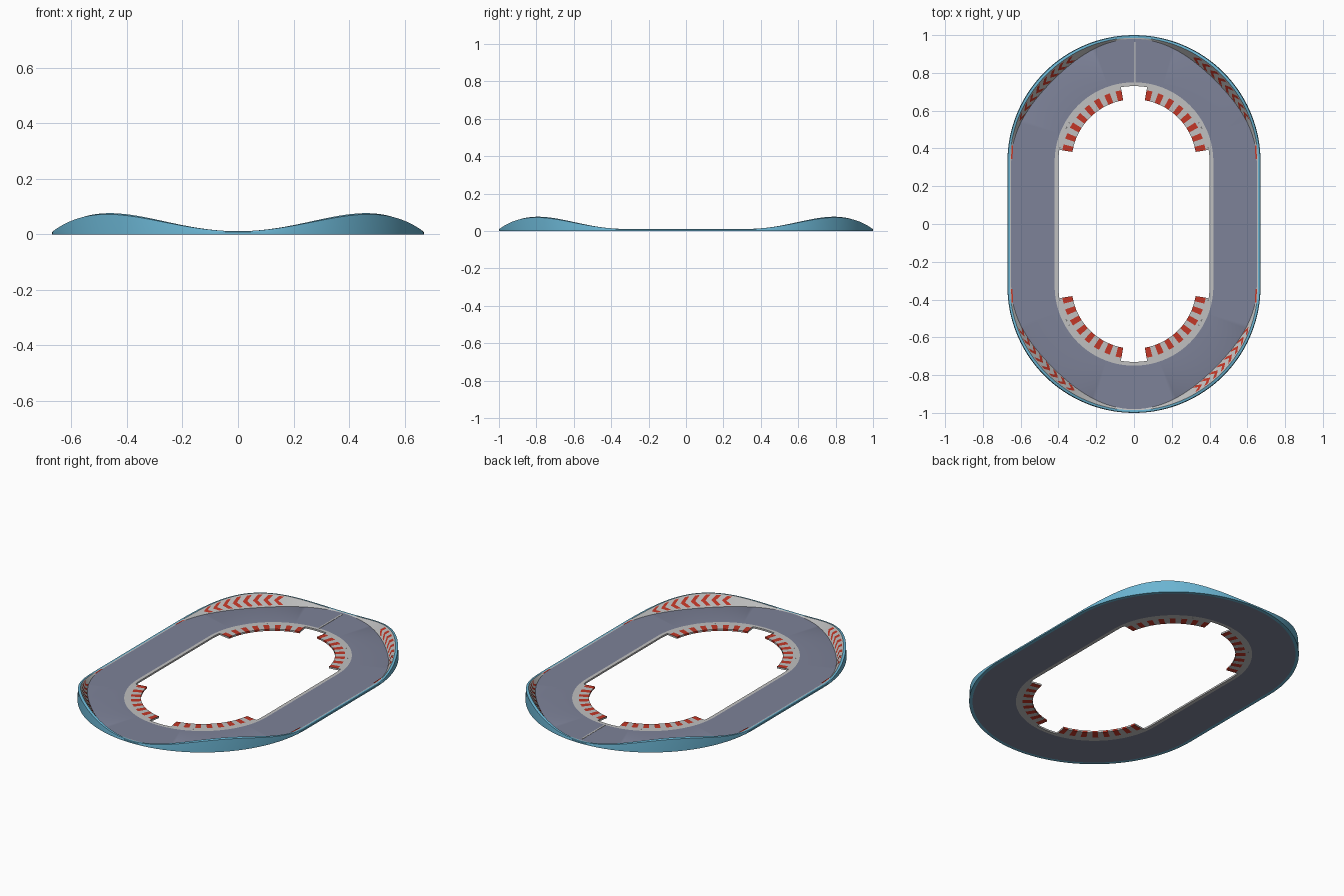
import bpy, bmesh, math
from math import sin, cos, radians, pi

if "Cube" in bpy.data.objects:
    bpy.data.objects.remove(bpy.data.objects["Cube"])

CY = 0.33          # centre of each end curve
BASE = 0.01        # slab thickness


def material(name, rgb):
    m = bpy.data.materials.new(name)
    m.diffuse_color = (*rgb, 1)
    m.use_nodes = True
    m.node_tree.nodes["Principled BSDF"].inputs["Base Color"].default_value = m.diffuse_color
    return m


ROAD = material("road_slate", (0.205, 0.223, 0.314))
GREY = material("light_grey", (0.53, 0.53, 0.53))
RED = material("signal_red", (0.546, 0.038, 0.02))
BLUE = material("shell_blue", (0.145, 0.455, 0.64))


def finish(name, bm, mats):
    bmesh.ops.recalc_face_normals(bm, faces=bm.faces)
    me = bpy.data.meshes.new(name)
    bm.to_mesh(me)
    bm.free()
    for m in mats:
        me.materials.append(m)
    ob = bpy.data.objects.new(name, me)
    bpy.context.collection.objects.link(ob)
    bpy.ops.object.select_all(action='DESELECT')
    ob.select_set(True)
    bpy.context.view_layer.objects.active = ob
    bpy.ops.object.shade_smooth_by_angle(angle=radians(25))
    return ob


def place(a, r, z):
    """Point on the oval: angle round the end curve, distance out, height."""
    return (r * cos(a), r * sin(a) + (CY if sin(a) >= 0 else -CY), z)


def sweep(name, angles, section, mats, rule, loop=True):
    """Sweep a closed (r, z) section through the angles; rule picks the colour."""
    bm = bmesh.new()
    rows = [[bm.verts.new(place(a, r, z)) for r, z in section(a)] for a in angles]
    n = len(rows[0])
    for i in range(len(rows) if loop else len(rows) - 1):
        p, q = rows[i], rows[(i + 1) % len(rows)]
        for j in range(n):
            k = (j + 1) % n
            f = bm.faces.new((p[j], p[k], q[k], q[j]))
            f.material_index = rule(i, j)
    if not loop:
        bm.faces.new(rows[0])
        bm.faces.new(rows[-1])
    return finish(name, bm, mats)


# stations: two half circles, the straights join them up
STEPS = 96
EPS = 1e-6
oval = [EPS + (pi - 2 * EPS) * i / STEPS for i in range(STEPS + 1)]
oval += [a + pi for a in oval]


def rise(a):
    return sin(2 * a) ** 2


def road_edge(a):
    return 0.65 - 0.042 * rise(a)


def crest(a):
    return 0.656 - 0.003 * rise(a), BASE + 0.001 + 0.065 * rise(a)


# flat road surface
sweep("road", oval,
      lambda a: [(0.42, 0), (0.42, BASE), (road_edge(a), BASE), (0.652, 0)],
      [ROAD], lambda i, j: 0)


# banked outer wall: grey inside, blue rim and outside
def wall_section(a):
    r, z = crest(a)
    return [(road_edge(a), BASE), (r, z), (0.667, z - 0.004 * rise(a)),
            (0.67, BASE * 0.8), (0.67, 0), (0.652, 0)]


sweep("banked_wall", oval, wall_section, [GREY, BLUE],
      lambda i, j: 0 if j in (0, 5) else 1)

# narrow inner border
sweep("inner_border", oval,
      lambda a: [(0.40, 0), (0.40, BASE), (0.42, BASE), (0.42, 0)],
      [GREY], lambda i, j: 0)

# striped kerbs at the inside of each corner
CELLS, SUB = 15, 2
for q, label in enumerate(("back_right", "back_left", "front_left", "front_right")):
    lo, hi = (9, 80) if q % 2 == 0 else (10, 81)
    steps = [radians(90 * q + lo + (hi - lo) * i / (CELLS * SUB))
             for i in range(CELLS * SUB + 1)]
    sweep("kerb_" + label, steps,
          lambda a: [(0.33, 0), (0.33, BASE), (0.384, BASE), (0.40, BASE),
                     (0.40, 0), (0.384, 0)],
          [GREY, RED],
          lambda i, j: int((i // SUB) % 2 == 0 and j in (0, 1, 5)), loop=False)


# chevrons on the banked wall, all pointing anticlockwise
def on_wall(a, v):
    r0 = road_edge(a)
    r1, z1 = crest(a)
    dr, dz = r1 - r0, z1 - BASE
    ln = math.hypot(dr, dz)
    lift = 0.0022
    return place(a, r0 + dr * v - dz / ln * lift, BASE + dz * v + dr / ln * lift)


bm = bmesh.new()
for q in range(4):
    start = 20 if q % 2 == 0 else 30
    for c in range(8):
        a = radians(90 * q + start + 5.1 * c)
        tip, wide = radians(2.6), radians(2.2)
        for v in (0.12, 0.88):
            pts = [(a, v), (a + wide, v), (a + wide + tip, 0.5), (a + tip, 0.5)]
            bm.faces.new([bm.verts.new(on_wall(*p)) for p in pts])
# end markers where the bank begins
for sx in (1, -1):
    for sy in (1, -1):
        pts = [(0.643, 0.345), (0.651, 0.345), (0.648, 0.415), (0.640, 0.415)]
        bm.faces.new([bm.verts.new((sx * x, sy * y, BASE + 0.0035)) for x, y in pts])
# keep plate faces looking up and inwards
ob = finish("wall_chevrons", bm, [RED])
for p in ob.data.polygons:
    if p.normal.z < 0:
        p.flip()

# thin start line across the road
bpy.ops.mesh.primitive_cube_add(size=1, location=(0.004, 0.857, BASE + 0.0005))
line = bpy.context.object
line.name = "start_line"
line.scale = (0.009, 0.214, 0.002)
line.data.materials.append(GREY)
